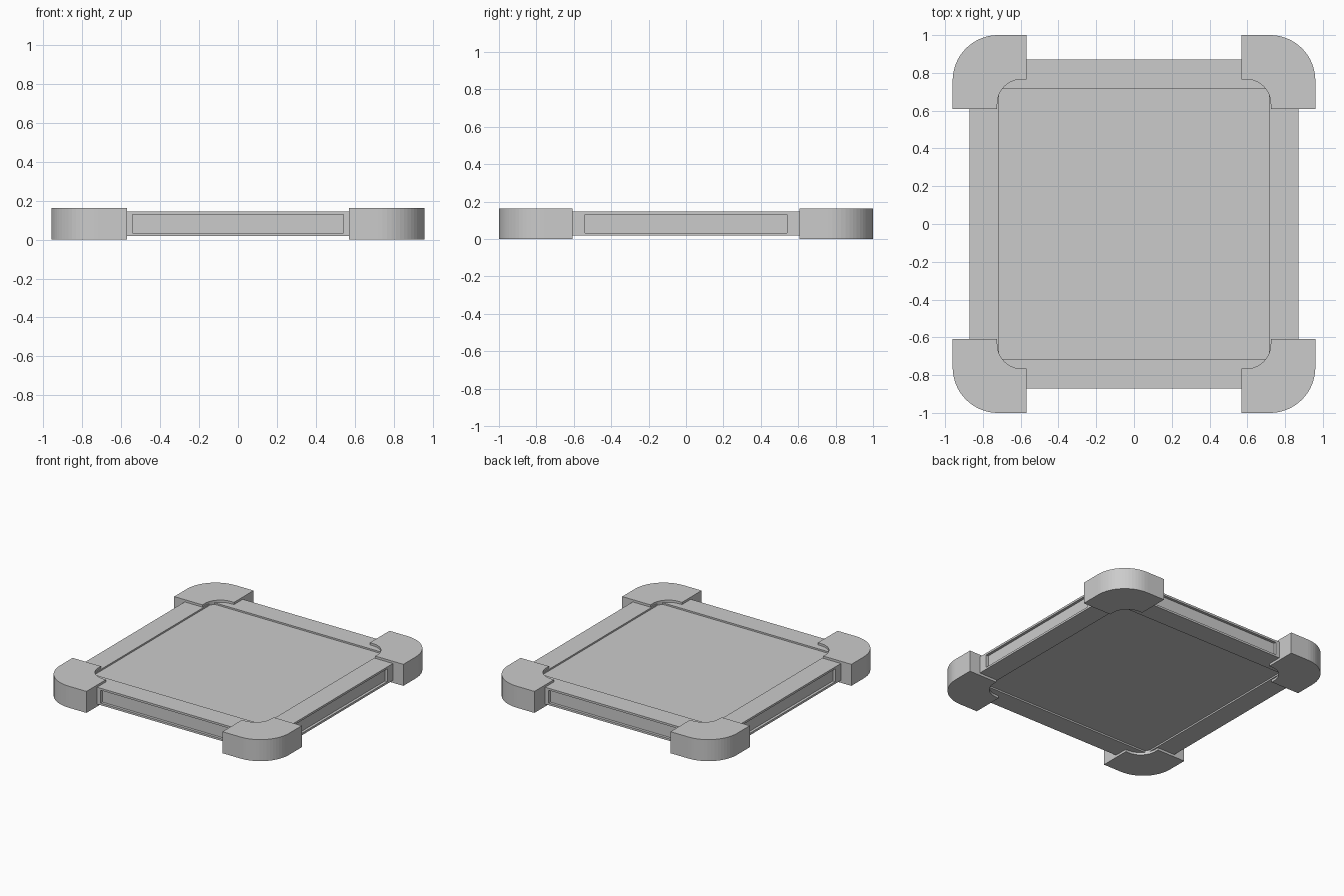
import bpy, bmesh
from math import sin, cos, pi
from mathutils import Vector

if "Cube" in bpy.data.objects:
    bpy.data.objects.remove(bpy.data.objects["Cube"])


def make_object(name, bm):
    bmesh.ops.recalc_face_normals(bm, faces=bm.faces[:])
    mesh = bpy.data.meshes.new(name)
    bm.to_mesh(mesh)
    bm.free()
    obj = bpy.data.objects.new(name, mesh)
    bpy.context.collection.objects.link(obj)
    return obj


def arc(cx, cy, r, a0, a1, n):
    return [(cx + r * cos(a0 + (a1 - a0) * i / n),
             cy + r * sin(a0 + (a1 - a0) * i / n)) for i in range(n + 1)]


# Slab with a recessed panel in each of its six faces
HALF, Z0, Z1 = 0.872, 0.018, 0.146
PANEL, SIDE_PANEL, SIDE_BORDER = 0.65, 0.537, 0.022

bm = bmesh.new()
bmesh.ops.create_cube(bm, size=1)
for v in bm.verts:
    v.co = (v.co.x * 2 * HALF, v.co.y * 2 * HALF, Z0 if v.co.z < 0 else Z1)
bm.normal_update()
for face in bm.faces[:]:
    n = face.normal.copy()
    flat = abs(n.z) > 0.5
    border = HALF - PANEL if flat else SIDE_BORDER
    bmesh.ops.inset_individual(bm, faces=[face], thickness=border)
    if not flat:
        k = SIDE_PANEL / (HALF - SIDE_BORDER)
        for v in face.verts:
            if abs(n.x) > 0.5:
                v.co.y *= k
            else:
                v.co.x *= k
    inner = bmesh.ops.extrude_discrete_faces(bm, faces=[face])["faces"][0]
    depth = 0.012 if flat else 0.02
    bmesh.ops.translate(bm, verts=inner.verts[:], vec=Vector(n) * -depth)
make_object("slab", bm)

# Rounded corner guards, one profile mirrored to all four corners
profile = [(0.57, 1.0)]
profile += arc(0.72, 0.76, 0.24, pi / 2, 0, 16)
profile += [(0.96, 0.608), (0.724, 0.608)]
profile += arc(0.594, 0.636, 0.13, 0, pi / 2, 12)
profile += [(0.57, 0.766)]

bm = bmesh.new()
base = bm.faces.new([bm.verts.new((x, y, 0)) for x, y in profile])
top = bmesh.ops.extrude_face_region(bm, geom=[base], use_keep_orig=True)["geom"]
bmesh.ops.translate(bm, vec=(0, 0, 0.163),
                    verts=[g for g in top if isinstance(g, bmesh.types.BMVert)])
guards = make_object("corner_guards", bm)
mirror = guards.modifiers.new("Mirror", "MIRROR")
mirror.use_axis = (True, True, False)
mirror.use_mirror_merge = False
